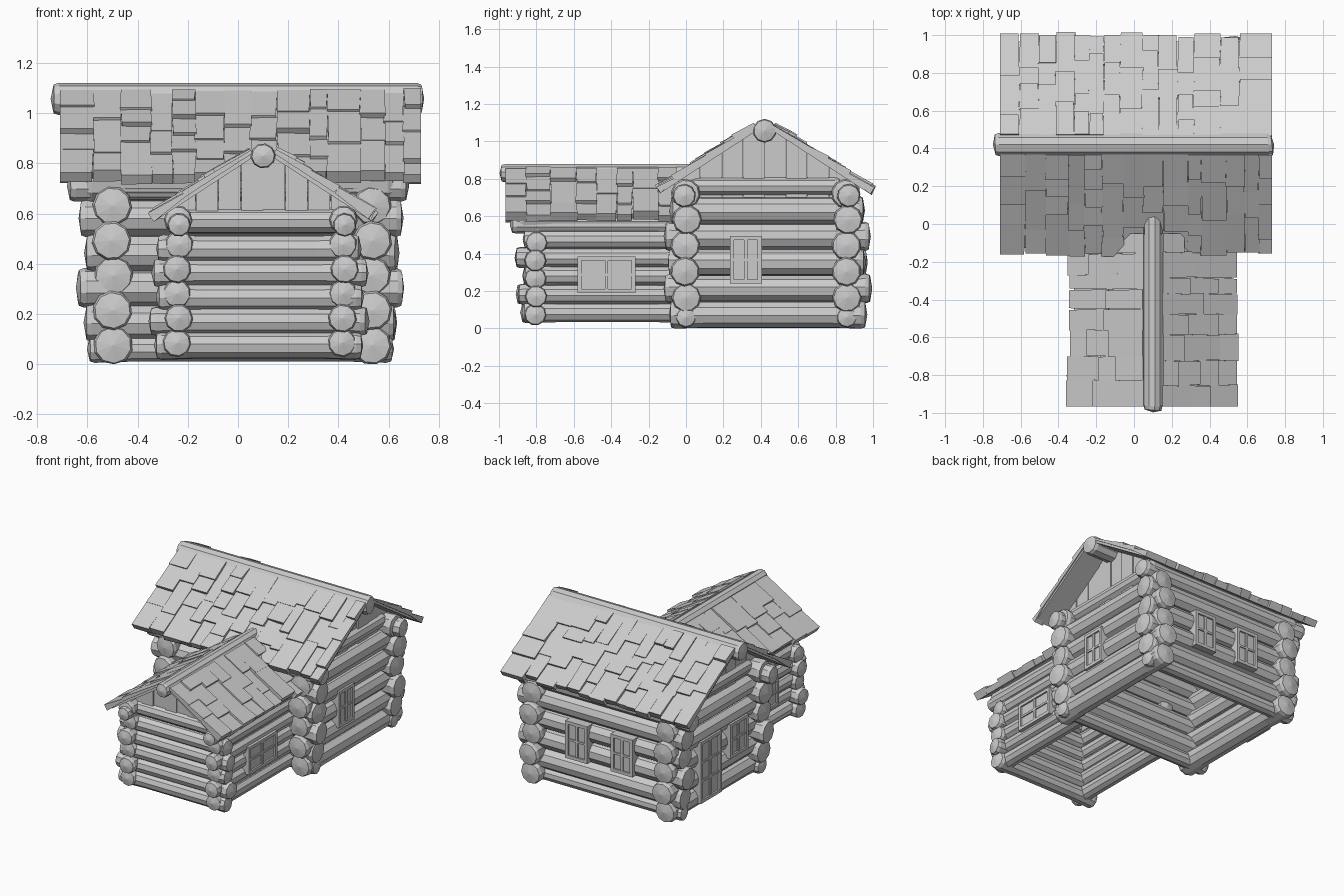
import bpy, bmesh, random
from math import sin, cos, tan, pi, radians
from mathutils import Vector

if "Cube" in bpy.data.objects:
    bpy.data.objects.remove(bpy.data.objects["Cube"])

random.seed(7)
R = random.uniform


def finish(bm, name):
    bmesh.ops.recalc_face_normals(bm, faces=bm.faces)
    me = bpy.data.meshes.new(name)
    bm.to_mesh(me)
    bm.free()
    ob = bpy.data.objects.new(name, me)
    bpy.context.collection.objects.link(ob)
    return ob


def hexa(bm, pts):
    """Six-sided block from 4 lower and 4 upper points."""
    v = [bm.verts.new(p) for p in pts]
    for f in ((0, 1, 2, 3), (4, 5, 6, 7), (0, 1, 5, 4), (1, 2, 6, 5), (2, 3, 7, 6), (3, 0, 4, 7)):
        bm.faces.new([v[i] for i in f])


def box(bm, f, a, b, c):
    """Block spanning three ranges, placed by mapping f(a, b, c)."""
    hexa(bm, [f(x, y, z) for z in c for x, y in
              ((a[0], b[0]), (a[1], b[0]), (a[1], b[1]), (a[0], b[1]))])


def log(bm, axis, a, b, off, z, r, flare=1.1, n=10):
    """Hewn log along x or y with slightly swollen, faintly domed ends."""
    rings = []
    phase = R(0, 1)
    ts = (a, a + 0.02, a + 0.17, b - 0.17, b - 0.02, b)
    ks = (flare * 0.9, flare, 1.0, 1.0, flare, flare * 0.9)
    tilt = [R(-0.12, 0.12) for _ in range(2)]
    for i, (t, k) in enumerate(zip(ts, ks)):
        ring = []
        for j in range(n):
            ang = 2 * pi * (j + phase) / n
            c, s = r * k * cos(ang), r * k * sin(ang)
            tt = t + (c * tilt[0] if i < 2 else c * tilt[1] if i > 3 else 0)
            h = max(z + s, 0.0)
            ring.append(bm.verts.new((tt, off + c, h) if axis == 'x' else (off + c, tt, h)))
        rings.append(ring)
    for p, q in zip(rings, rings[1:]):
        for j in range(n):
            bm.faces.new((p[j], p[(j + 1) % n], q[(j + 1) % n], q[j]))
    for ring, t in ((rings[0], a - 0.012), (rings[-1], b + 0.012)):
        tip = bm.verts.new((t, off, z) if axis == 'x' else (off, t, z))
        for j in range(n):
            bm.faces.new((ring[j], ring[(j + 1) % n], tip))


def wall(name, axis, a, b, off, zs, r):
    bm = bmesh.new()
    for i, z in enumerate(zs):
        e = 0.015 if i % 2 else -0.01
        log(bm, axis, a - e + R(-.01, .01), b + e + R(-.01, .01), off + R(-.006, .006), z, r)
    finish(bm, name)


def roof_side(name, axis, centre, z0, side, u0, u1, length, pitch=radians(33)):
    """Base slab with columns of uneven overlapping shingles."""
    def f(u, v, w):
        h = centre + side * (v * cos(pitch) + w * sin(pitch))
        z = z0 - v * sin(pitch) + w * cos(pitch)
        return (u, h, z) if axis == 'x' else (h, u, z)
    bm = bmesh.new()
    box(bm, f, (u0 + .008, u1 - .008), (0.0, length - 0.03), (0, 0.026))
    u = u0
    while u < u1 - 0.01:
        w = R(0.07, 0.14)
        e = u1 if u1 - u - w < 0.06 else u + w
        v = length + R(-0.02, 0.012)
        first = True
        while v > 0.05:
            top = v - R(0.1, 0.27)
            if top < 0.12:
                top = 0.04
            t = R(0.038, 0.056)
            ja = R(-.006, .006) if u > u0 else 0
            jb = R(-.006, .006) if e < u1 else 0
            low = 0.0 if first else 0.015
            hexa(bm, [f(u, top, .015), f(e, top, .015), f(e + jb, v, low), f(u + ja, v + R(-.008, .008), low),
                      f(u, top, t - .012), f(e, top, t - .012), f(e + jb, v, t), f(u + ja, v, t)])
            v, first = top + 0.004, False
        u = e
    finish(bm, name)


def gable(name, axis, plane, centre, z0, half, base, n=4):
    """Vertical planks rising to the underside of the roof."""
    bm = bmesh.new()
    for side in (-1, 1):
        for i in range(n):
            d = R(0.012, 0.024)
            a, b = half * i / n, half * (i + 1) / n - .003
            pts = []
            for off in (plane - d, plane + d):
                for q, top in ((a, 0), (b, 0), (b, 1), (a, 1)):
                    z = max(z0 - q * tan(radians(33)) + .01, base + .005) if top else base
                    pts.append((off, centre + side * q, z) if axis == 'x' else (centre + side * q, off, z))
            hexa(bm, pts)
    finish(bm, name)


def panel(name, axis, face, side, c, z0, z1, width, cols, rows):
    """Framed window or door on a wall facing along the given axis."""
    def f(h, z, d):
        p = face + side * d
        return (p, h, z) if axis == 'x' else (h, p, z)
    bm = bmesh.new()
    h0, h1, b = c - width / 2, c + width / 2, 0.022
    box(bm, f, (h0 + .01, h1 - .01), (z0 + .01, z1 - .01), (-.05, .006))
    for x in (h0, h1 - b):
        box(bm, f, (x, x + b), (z0, z1), (-.05, .018))
    for z in (z0, z1 - b):
        box(bm, f, (h0 + b, h1 - b), (z, z + b), (-.05, .018))
    # raised panes leave narrow grooves between the bars
    pw, ph = (width - 2 * b) / cols, (z1 - z0 - 2 * b) / rows
    for i in range(1, cols):
        x = h0 + b + i * pw
        box(bm, f, (x - .009, x + .009), (z0 + b, z1 - b), (-.02, .015))
    for j in range(1, rows):
        z = z0 + b + j * ph
        for i in range(cols):
            x = h0 + b + i * pw
            box(bm, f, (x + .009 * (i > 0), x + pw - .009 * (i < cols - 1)), (z - .007, z + .007), (-.02, .014))
    finish(bm, name)


# Main cabin walls
zx = [0.165 + .139 * i for i in range(5)]
zy = [0.075 + .139 * i for i in range(5)]
for nm, y in (("front", 0.0), ("back", 0.86)):
    wall(f"main_{nm}_logs", 'x', -0.61, 0.635, y, zx, 0.072)
for nm, x in (("left", -0.5), ("right", 0.53)):
    wall(f"main_{nm}_logs", 'y', -0.09, 0.96, x, zy, 0.072)
bm = bmesh.new()
for y in (0.0, 0.86):
    log(bm, 'x', -0.59, 0.61, y, 0.06, 0.05)
for x in (-0.5, 0.53):
    log(bm, 'y', 0.04, 0.82, x, 0.76, 0.05, 1.0)
finish(bm, "main_sill_and_tie_logs")

# Wing walls
wx = [0.075 + .096 * i for i in range(5)]
wall("wing_front_logs", 'x', -0.325, 0.50, -0.8, wx, 0.054)
for nm, x in (("left", -0.24), ("right", 0.42)):
    wall(f"wing_{nm}_logs", 'y', -0.88, 0.03, x, [0.085 + .098 * i for i in range(6)], 0.052)
bm = bmesh.new()
log(bm, 'x', -0.27, 0.46, -0.8, 0.57, 0.05, 1.0)
finish(bm, "wing_tie_log")

# Eave plates just under the roof edges
bm = bmesh.new()
for y in (-0.01, 0.87):
    log(bm, 'x', -0.67, 0.67, y, 0.71, 0.06, 1.05)
for x in (-0.235, 0.425):
    log(bm, 'y', -0.93, 0.0, x, 0.555, 0.045, 1.05)
finish(bm, "eave_plates")

# Roofs
for nm, s in (("front", -1), ("back", 1)):
    roof_side(f"main_roof_{nm}", 'x', 0.42, 1.085, s, -0.71, 0.73, 0.665)
for nm, s in (("left", -1), ("right", 1)):
    roof_side(f"wing_roof_{nm}", 'y', 0.1, 0.85, s, -0.965, -0.05, 0.51)

# Ridge logs
bm = bmesh.new()
log(bm, 'x', -0.735, 0.73, 0.42, 1.057, 0.064, 1.0)
finish(bm, "main_ridge_log")
bm = bmesh.new()
log(bm, 'y', -0.985, 0.05, 0.1, 0.83, 0.05, 1.0)
finish(bm, "wing_ridge_log")

# Gable planks
for nm, x in (("left", -0.5), ("right", 0.53)):
    gable(f"main_gable_{nm}", 'x', x, 0.42, 1.085, 0.46, 0.70)
gable("wing_gable", 'y', -0.8, 0.1, 0.85, 0.36, 0.57)

# Windows and door
panel("main_right_window", 'x', 0.60, 1, 0.32, 0.24, 0.495, 0.17, 2, 2)
panel("main_left_window", 'x', -0.57, -1, 0.25, 0.24, 0.48, 0.2, 2, 2)
panel("main_left_door", 'x', -0.57, -1, 0.56, 0.05, 0.48, 0.23, 2, 3)
for nm, x in (("a", 0.185), ("b", -0.165)):
    panel(f"back_window_{nm}", 'y', 0.93, 1, x, 0.25, 0.51, 0.17, 2, 2)
panel("wing_right_window", 'x', 0.475, 1, -0.425, 0.19, 0.385, 0.31, 2, 2)
panel("wing_left_window", 'x', -0.295, -1, -0.425, 0.19, 0.385, 0.31, 2, 2)
